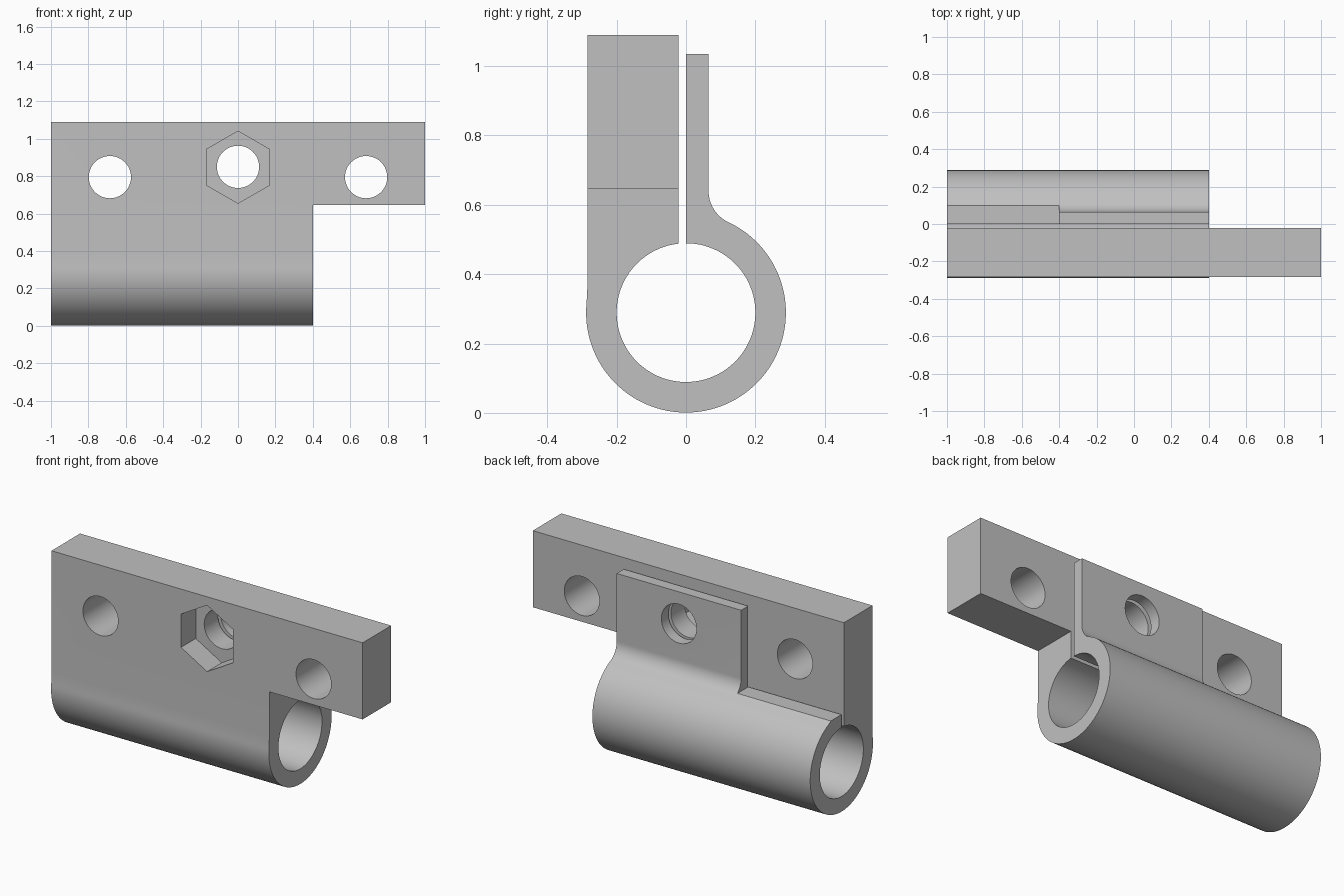
import bpy, bmesh, math
from mathutils import Matrix, Vector

if "Cube" in bpy.data.objects:
    bpy.data.objects.remove(bpy.data.objects["Cube"], do_unlink=True)

grey = bpy.data.materials.new("plain grey")
grey.use_nodes = True
colour = (0.53, 0.53, 0.53, 1)
grey.diffuse_color = colour
grey.node_tree.nodes["Principled BSDF"].inputs["Base Color"].default_value = colour


def finish(bm, name):
    bmesh.ops.recalc_face_normals(bm, faces=bm.faces)
    mesh = bpy.data.meshes.new(name)
    bm.to_mesh(mesh)
    bm.free()
    ob = bpy.data.objects.new(name, mesh)
    bpy.context.collection.objects.link(ob)
    mesh.materials.append(grey)
    return ob


def extrude_x(name, profile, x0, x1):
    """Solid made from a closed (y, z) profile swept along x."""
    bm = bmesh.new()
    face = bm.faces.new([bm.verts.new((x0, y, z)) for y, z in profile])
    new = bmesh.ops.extrude_face_region(bm, geom=[face])["geom"]
    bmesh.ops.translate(bm, vec=Vector((x1 - x0, 0, 0)),
                        verts=[v for v in new if isinstance(v, bmesh.types.BMVert)])
    return finish(bm, name)


def box(name, x, y, z):
    return extrude_x(name, [(y[0], z[0]), (y[1], z[0]), (y[1], z[1]), (y[0], z[1])], *x)


def drill(name, x, z, radius, y0, y1, sides):
    """Prism along y, with a corner pointing up."""
    bm = bmesh.new()
    turn = (Matrix.Translation((x, (y0 + y1) / 2, z)) @ Matrix.Rotation(math.pi / 2, 4, 'X'))
    bmesh.ops.create_cone(bm, cap_ends=True, segments=sides, radius1=radius,
                          radius2=radius, depth=y1 - y0, matrix=turn)
    # create_cone starts its first corner on the local y axis, which becomes z
    return finish(bm, name)


def arc(cy, cz, r, a0, a1, n):
    return [(cy + r * math.cos(math.radians(a0 + (a1 - a0) * i / n)),
             cz + r * math.sin(math.radians(a0 + (a1 - a0) * i / n))) for i in range(n + 1)]


# Clamp cross-section: thick front plate, split tube, thin rear flange
R, BORE, CZ = 0.288, 0.2, 0.289
FRONT, SLIT, FLANGE, TOP = -0.284, -0.022, 0.065, 1.09
fz = 0.64                                   # height where the rear fillet begins
fr = (FLANGE ** 2 + (fz - CZ) ** 2 - R ** 2) / (2 * (R - FLANGE))
tangent = math.degrees(math.atan2(fz - CZ, FLANGE + fr))
slit_angle = math.degrees(math.asin(-SLIT / BORE))

profile = [(FRONT, TOP), (FRONT, 0.385), (-0.2845, 0.36), (-0.2855, 0.336)]
profile += arc(0, CZ, R, 175, 360 + tangent, 80)
profile += arc(FLANGE + fr, fz, fr, 180 + tangent, 180, 14)[1:]
profile += [(FLANGE, 1.035), (0, 1.035)]
profile += arc(0, CZ, BORE, 90, -270 + slit_angle, 88)
profile += [(SLIT, TOP)]
clamp = extrude_x("clamp_bracket", profile, -1, 1)

# Material to remove: end below the arm, flange at both ends, holes, nut pocket
cutters = [
    box("arm_underside_cutter", (0.4, 1.2), (-0.5, 0.5), (-0.2, 0.645)),
    box("left_flange_cutter", (0.4, 1.2), (-0.011, 0.5), (-0.3, 1.3)),
    box("right_flange_cutter", (-1.2, -0.4), (-0.011, 0.5), (0.565, 1.3)),
    drill("bolt_hole_cutter", 0, 0.85, 0.113, -0.5, 0.5, 48),
    drill("nut_pocket_cutter", 0, 0.848, 0.193, -0.5, FRONT + 0.135, 6),
]
for x in (-0.685, 0.685):
    cutters.append(drill("mount_hole_cutter", x, 0.795, 0.113, -0.5, 0.5, 48))

bpy.context.view_layer.objects.active = clamp
for cutter in cutters:
    cutter.hide_render = True
    mod = clamp.modifiers.new(cutter.name, 'BOOLEAN')
    mod.operation = 'DIFFERENCE'
    mod.solver = 'EXACT'
    mod.object = cutter
    bpy.ops.object.modifier_apply(modifier=mod.name)
    bpy.data.objects.remove(cutter, do_unlink=True)

# Smooth curved walls, crisp edges
bpy.ops.object.select_all(action='DESELECT')
clamp.select_set(True)
bpy.ops.object.shade_smooth_by_angle(angle=math.radians(25))
